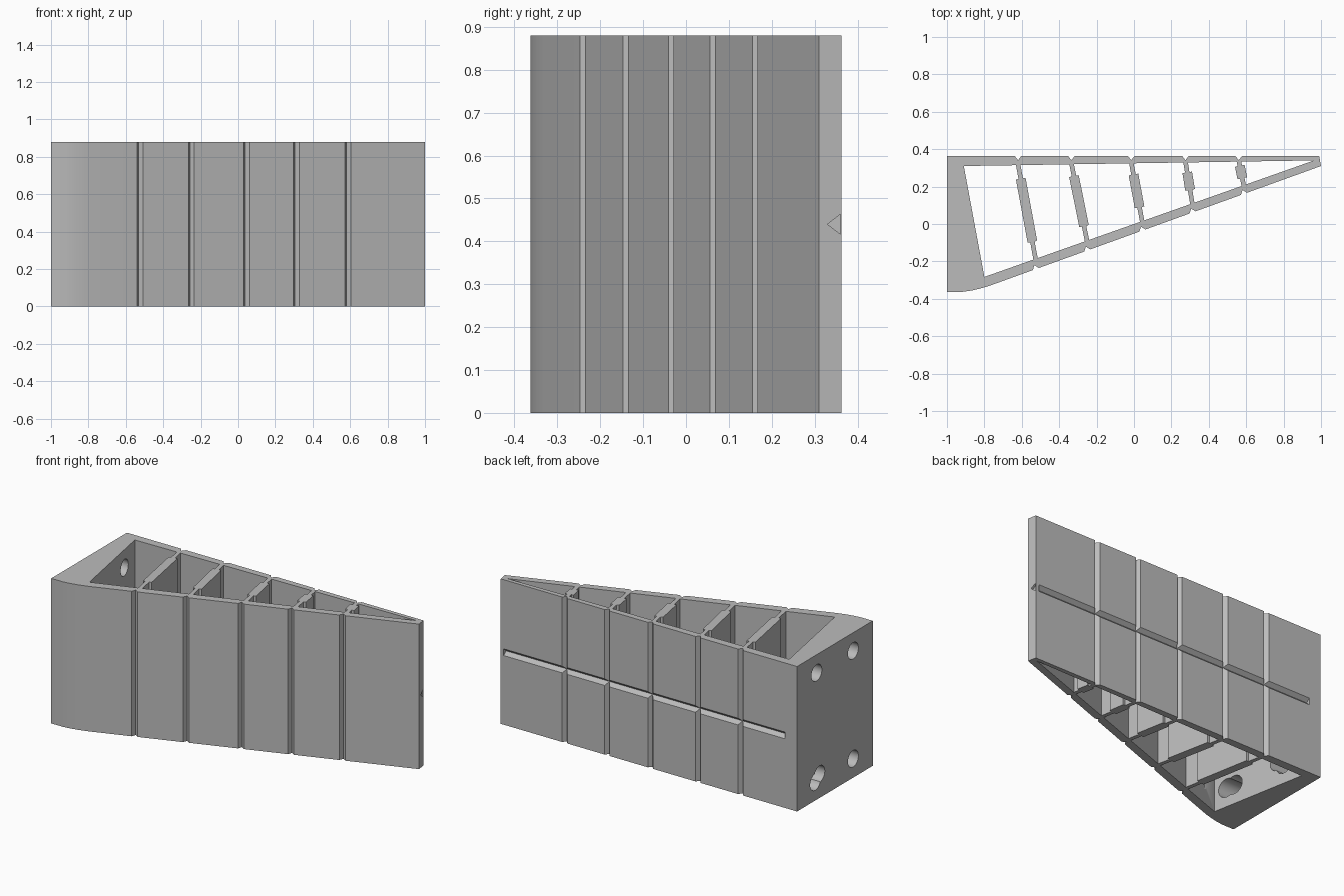
import bpy, bmesh, math
from mathutils import Vector, Matrix

cube = bpy.data.objects.get("Cube")
if cube:
    bpy.data.objects.remove(cube, do_unlink=True)

HEIGHT = 0.88
BACK = 0.363

grey = bpy.data.materials.new("plain grey")
grey.use_nodes = True
COLOUR = (0.5, 0.5, 0.5, 1)
grey.diffuse_color = COLOUR
grey.node_tree.nodes["Principled BSDF"].inputs["Base Color"].default_value = COLOUR


def add_object(name, bm):
    bmesh.ops.recalc_face_normals(bm, faces=bm.faces)
    mesh = bpy.data.meshes.new(name)
    bm.to_mesh(mesh)
    bm.free()
    obj = bpy.data.objects.new(name, mesh)
    bpy.context.collection.objects.link(obj)
    mesh.materials.append(grey)
    return obj


def prism(name, outline, shift):
    """Extrude a closed outline of 3D points along a vector."""
    bm = bmesh.new()
    face = bm.faces.new([bm.verts.new(p) for p in outline])
    new = bmesh.ops.extrude_face_region(bm, geom=[face])["geom"]
    verts = [v for v in new if isinstance(v, bmesh.types.BMVert)]
    bmesh.ops.translate(bm, vec=shift, verts=verts)
    return add_object(name, bm)


def upright(name, points, z0=0.0, z1=HEIGHT):
    return prism(name, [(p[0], p[1], z0) for p in points], (0, 0, z1 - z0))


def drill(name, x0, x1, y, z, radius):
    bm = bmesh.new()
    place = Matrix.Translation(((x0 + x1) / 2, y, z)) @ Matrix.Rotation(math.pi / 2, 4, 'Y')
    bmesh.ops.create_cone(bm, cap_ends=True, segments=32, radius1=radius,
                          radius2=radius, depth=x1 - x0, matrix=place)
    return add_object(name, bm)


def cut(target, cutter):
    mod = target.modifiers.new("cut", 'BOOLEAN')
    mod.operation = 'DIFFERENCE'
    mod.solver = 'EXACT'
    mod.object = cutter
    bpy.context.view_layer.objects.active = target
    bpy.ops.object.modifier_apply(modifier=mod.name)
    bpy.data.objects.remove(cutter, do_unlink=True)


# Wedge frame with its hollow centre
frame = upright("wedge_frame", [
    (-1, BACK), (-1, -BACK), (-0.92, -BACK), (-0.87, -0.356), (-0.83, -0.347),
    (-0.78, -0.333), (1, 0.31), (0.99, BACK)])
corner_back, corner_front, tip = Vector((-0.91, 0.31)), Vector((-0.80, -0.283)), Vector((0.963, 0.34))
cut(frame, upright("hollow_cutter", [corner_back, corner_front, tip], -0.1, HEIGHT + 0.1))


def wall_y(start, x):
    """Height of an inner wall line at x."""
    return start.y + (tip.y - start.y) * (x - start.x) / (tip.x - start.x)


def front_y(x):
    return -0.333 + (x + 0.78) * 0.643 / 1.78


def notch(point, inward):
    """Cut a V-shaped hinge notch into an outer wall."""
    inward = inward.normalized()
    side = Vector((-inward.y, inward.x)) * 0.034
    base = point - inward * 0.022
    cut(frame, upright("notch_cutter", [base - side, base + side, point + inward * 0.022],
                       -0.1, HEIGHT + 0.1))


# Cross ribs: back x, front x, start and end of the thick middle
RIBS = [(-0.62, -0.525, 0.15, 0.81), (-0.335, -0.25, 0.16, 0.80),
        (-0.015, 0.045, 0.20, 0.75), (0.275, 0.313, 0.25, 0.66),
        (0.56, 0.588, 0.20, 0.68)]
for i, (xb, xf, t0, t1) in enumerate(RIBS, 1):
    notch(Vector((xb, BACK)), Vector((0, -1)))
    notch(Vector((xf, front_y(xf))), Vector((-0.34, 0.94)))
    a = Vector((xb, wall_y(corner_back, xb) + 0.006))
    b = Vector((xf, wall_y(corner_front, xf) - 0.008))
    along = b - a
    across = Vector((-along.y, along.x)).normalized()
    steps = [(0, 0.012), (t0, 0.012), (t0 + 0.005, 0.026),
             (t1 - 0.005, 0.026), (t1, 0.012), (1, 0.012)]
    left = [a + along * t + across * w for t, w in steps]
    right = [a + along * t - across * w for t, w in reversed(steps)]
    upright(f"cross_rib_{i}", left + right)

# V groove along the back wall, with a small pit on the tip face
MID = HEIGHT / 2
for x0, x1, base, apex, half in [(-0.92, 0.97, BACK + 0.005, 0.341, 0.025),
                                 (0.982, 1.02, 0.36, 0.33, 0.023)]:
    cut(frame, prism("groove_cutter", [(x0, base, MID - half), (x0, base, MID + half),
                                       (x0, apex, MID)], (x1 - x0, 0, 0)))

# Mounting holes through the thick end, the lower ones widened into slots
for y in (0.175, -0.175):
    cut(frame, drill("hole_cutter", -1.1, -0.7, y, 0.77, 0.05))
cut(frame, drill("hole_cutter", -1.1, -0.7, -0.175, 0.115, 0.05))
cut(frame, drill("slot_cutter", -1.1, -0.7, 0.188, 0.112, 0.05))
cut(frame, drill("slot_cutter", -1.1, -0.7, 0.147, 0.145, 0.05))
for y in (-0.2, -0.15):
    cut(frame, drill("slot_cutter", -0.93, -0.7, y, 0.116, 0.056))

# Smooth the rounded front corner and the holes, keep edges crisp
bpy.ops.object.select_all(action='DESELECT')
frame.select_set(True)
bpy.context.view_layer.objects.active = frame
bpy.ops.object.shade_smooth_by_angle(angle=math.radians(25))
